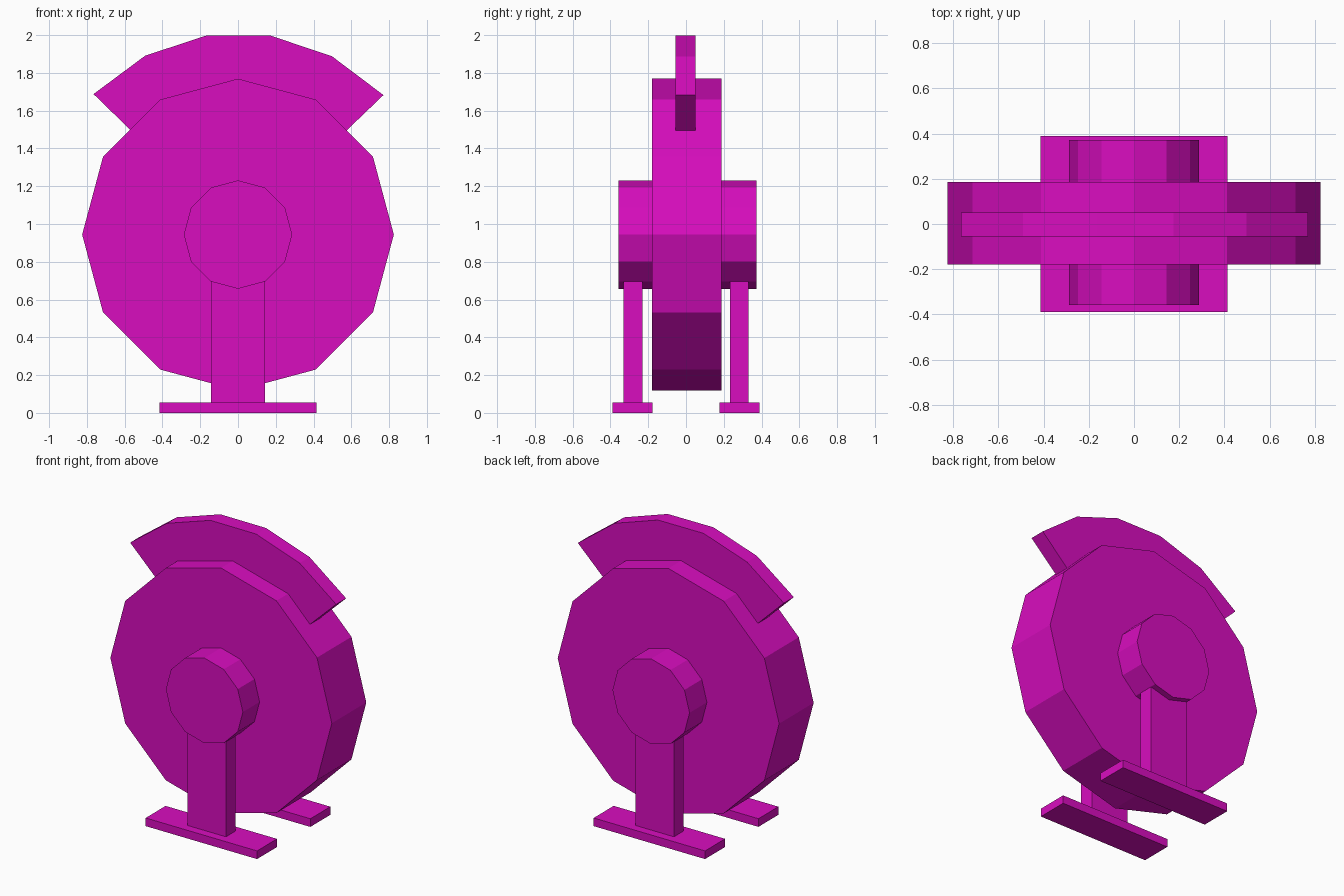
import bpy, bmesh, math

cube = bpy.data.objects.get("Cube")
if cube:
    bpy.data.objects.remove(cube, do_unlink=True)

magenta = bpy.data.materials.new("magenta")
magenta.use_nodes = True
color = (0.69, 0.004, 0.52, 1)
magenta.diffuse_color = color
magenta.node_tree.nodes["Principled BSDF"].inputs["Base Color"].default_value = color

AXLE_Z = 0.944


def prism(name, outline, y0, y1):
    """Extrude an outline of (x, z) points from y0 to y1."""
    bm = bmesh.new()
    face = bm.faces.new([bm.verts.new((x, y0, z)) for x, z in outline])
    grown = bmesh.ops.extrude_face_region(bm, geom=[face])["geom"]
    moved = [v for v in grown if isinstance(v, bmesh.types.BMVert)]
    bmesh.ops.translate(bm, verts=moved, vec=(0, y1 - y0, 0))
    bmesh.ops.recalc_face_normals(bm, faces=bm.faces)
    mesh = bpy.data.meshes.new(name)
    bm.to_mesh(mesh)
    bm.free()
    mesh.materials.append(magenta)
    obj = bpy.data.objects.new(name, mesh)
    bpy.context.collection.objects.link(obj)
    return obj


def arc(radius, start, end, steps):
    """Points from start to end degrees around the axle."""
    angles = [math.radians(start + (end - start) * i / steps) for i in range(steps + 1)]
    return [(radius * math.cos(a), AXLE_Z + radius * math.sin(a)) for a in angles]


def box(half_width, z0, z1):
    return [(-half_width, z0), (half_width, z0), (half_width, z1), (-half_width, z1)]


# Twelve-sided wheel and the hub through it
prism("wheel", arc(0.825, 0, 360, 12)[:-1], -0.18, 0.187)
prism("hub", arc(0.287, 0, 360, 12)[:-1], -0.358, 0.372)

# Curved guard over the top of the wheel
prism("guard", arc(1.067, 43.8, 135.8, 5) + arc(0.74, 135.8, 43.8, 5), -0.055, 0.051)

# Post and foot on each side
for side, post_y, foot_y in (("front", (-0.332, -0.23), (-0.39, -0.178)),
                             ("back", (0.232, 0.332), (0.177, 0.39))):
    prism(side + "_post", box(0.143, 0.05, 0.8), *post_y)
    prism(side + "_foot", box(0.415, 0, 0.055), *foot_y)
